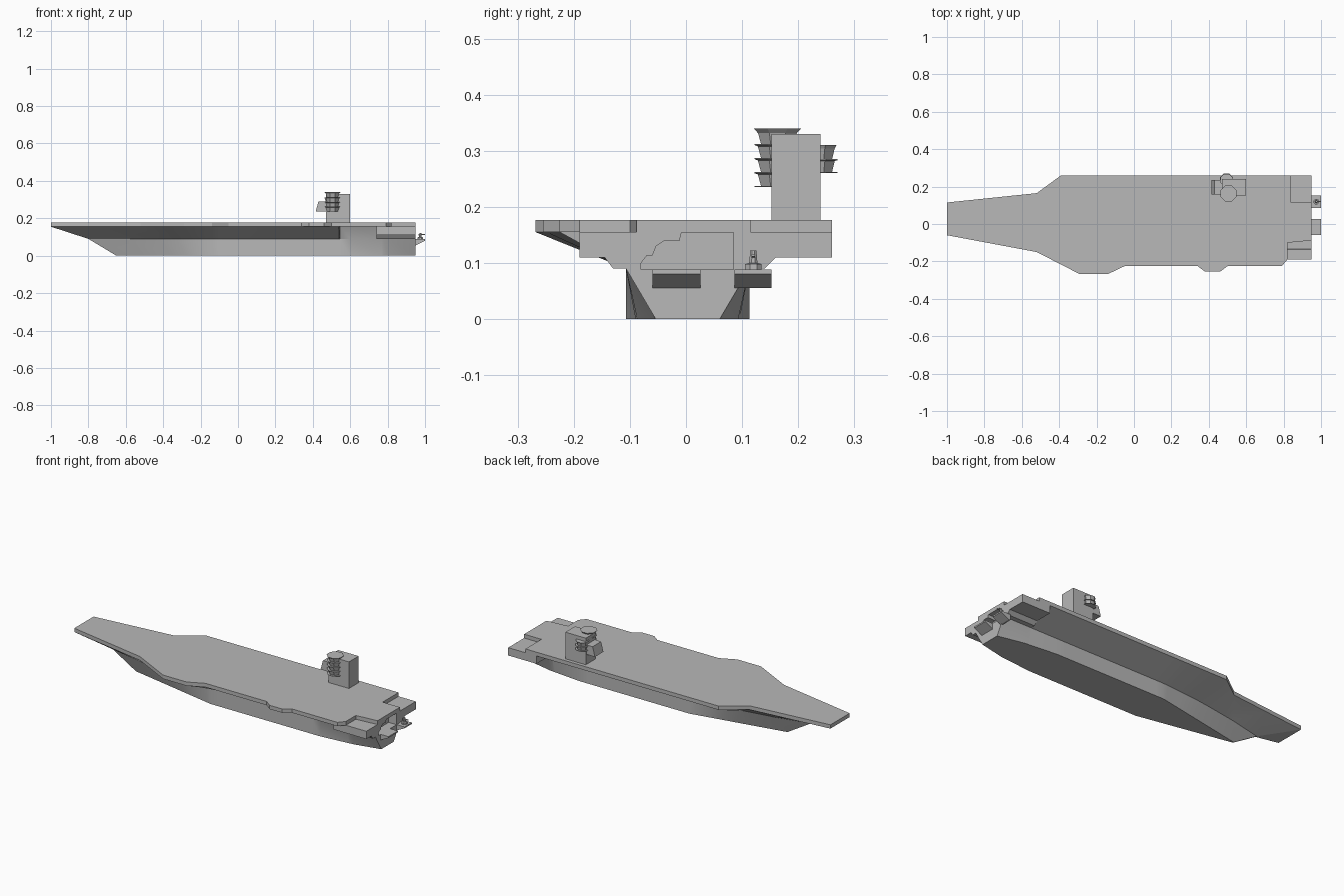
import bpy
import bmesh
import math

default_cube = bpy.data.objects.get("Cube")
if default_cube:
    bpy.data.objects.remove(default_cube, do_unlink=True)

GREY = (0.48, 0.48, 0.48, 1.0)
grey = bpy.data.materials.new("hull grey")
grey.use_nodes = True
grey.diffuse_color = GREY
grey.node_tree.nodes["Principled BSDF"].inputs["Base Color"].default_value = GREY

STERN = 0.95
DECK_BOTTOM, DECK_TOP, KNUCKLE = 0.155, 0.177, 0.09


def finish(name, bm):
    """Turn a bmesh into a named grey object."""
    bmesh.ops.recalc_face_normals(bm, faces=bm.faces)
    mesh = bpy.data.meshes.new(name)
    bm.to_mesh(mesh)
    bm.free()
    mesh.materials.append(grey)
    obj = bpy.data.objects.new(name, mesh)
    bpy.context.collection.objects.link(obj)
    return obj


def loft(name, sections):
    """Bridge closed rings of equal length and cap both ends."""
    bm = bmesh.new()
    rings = [[bm.verts.new(p) for p in section] for section in sections]
    count = len(rings[0])
    for a, b in zip(rings, rings[1:]):
        for i in range(count):
            j = (i + 1) % count
            bm.faces.new((a[i], a[j], b[j], b[i]))
    bm.faces.new(rings[0])
    bm.faces.new(rings[-1])
    return finish(name, bm)


def prism(name, outline, axis, low, high):
    """Extrude a 2D outline along the named axis."""
    place = {
        "x": lambda p, d: (d, p[0], p[1]),
        "y": lambda p, d: (p[0], d, p[1]),
        "z": lambda p, d: (p[0], p[1], d),
    }[axis]
    return loft(name, [[place(p, d) for p in outline] for d in (low, high)])


def stack(name, centre, rings, sides=8):
    """Tiered tower from (radius, height) rings."""
    def ring(radius, z):
        turns = [(i + 0.5) * math.tau / sides for i in range(sides)]
        return [(centre[0] + radius * math.cos(t),
                 centre[1] + radius * math.sin(t), z) for t in turns]
    return loft(name, [ring(r, z) for r, z in rings])


def follow(points, x):
    """Piecewise linear height of a polyline at x."""
    for (xa, ya), (xb, yb) in zip(points, points[1:]):
        if x <= xb:
            return ya + (yb - ya) * max(0, x - xa) / (xb - xa)
    return points[-1][1]


# Flight deck with lowered stern corners
bow_edge_right = [(-1, -0.06), (-0.52, -0.15), (-0.29, -0.268), (-0.14, -0.268),
                  (-0.05, -0.225)]
bow_edge_left = [(-1, 0.115), (-0.52, 0.165), (-0.39, 0.26)]
deck_stern = [(0.34, -0.225), (0.38, -0.255), (0.46, -0.255), (0.5, -0.225),
              (0.79, -0.225), (0.82, -0.19), (0.82, -0.1), (STERN, -0.088),
              (STERN, 0.115), (0.84, 0.115), (0.84, 0.26)]
prism("flight_deck", bow_edge_right + deck_stern + bow_edge_left[::-1],
      "z", DECK_BOTTOM, DECK_TOP)

# Hull: flared sides, raked bow and a narrowing stern
flare_right = bow_edge_right + [(0.54, -0.225), (0.545, -0.135), (STERN, -0.135)]
flare_left = bow_edge_left + [(0.77, 0.26), (0.775, 0.14), (STERN, 0.14)]
waterline = [(-0.8, 0.004), (-0.55, 0.06), (-0.3, 0.095), (-0.1, 0.11), (STERN, 0.11)]
keel = [(-0.65, 0.003), (-0.1, 0.11), (0.6, 0.11), (0.8, 0.09), (STERN, 0.057)]
MIDSHIP, CENTRE = -0.1, 0.003


def rake(x, start):
    """Shift forward stations back to where this level begins."""
    if x >= MIDSHIP:
        return x
    return MIDSHIP + (x - MIDSHIP) * (start - MIDSHIP) / (-1 - MIDSHIP)


def hull_section(x):
    xm, xk = rake(x, waterline[0][0]), rake(x, keel[0][0])
    wide, narrow = follow(waterline, xm), follow(keel, xk)
    return [(x, follow(flare_right, x), DECK_BOTTOM),
            (xm, CENTRE - wide, KNUCKLE),
            (xk, CENTRE - narrow, 0),
            (xk, CENTRE + narrow, 0),
            (xm, CENTRE + wide, KNUCKLE),
            (x, follow(flare_left, x), DECK_BOTTOM)]


stations = sorted({p[0] for p in flare_right + flare_left + keel[1:]} | {-0.75})
hull = loft("hull", [hull_section(x) for x in stations])

# Stepped recess in the transom
recess = prism("recess_cutter", [
    (-0.08, 0.088), (-0.08, 0.1), (-0.07, 0.113), (-0.06, 0.113), (-0.053, 0.13),
    (-0.04, 0.139), (-0.012, 0.139), (-0.008, 0.154), (0.085, 0.154), (0.085, 0.088),
], "x", 0.9, 1.1)
recess.hide_render = True
cut = hull.modifiers.new("recess", "BOOLEAN")
cut.operation = "DIFFERENCE"
cut.object = recess
bpy.ops.object.select_all(action="DESELECT")
bpy.context.view_layer.objects.active = hull
hull.select_set(True)
bpy.ops.object.modifier_apply(modifier=cut.name)
bpy.data.objects.remove(recess, do_unlink=True)
bpy.ops.object.shade_smooth_by_angle(angle=math.radians(20))

# Stern corner sponsons below the lowered deck corners
for name, outer, shoulder, foot, inner, start in (
        ("right_sponson", -0.19, -0.145, -0.13, -0.088, 0.74),
        ("left_sponson", 0.26, 0.16, 0.14, 0.09, 0.77)):
    prism(name, [(outer, DECK_BOTTOM), (outer, 0.11), (shoulder, 0.11),
                 (foot, KNUCKLE), (inner, KNUCKLE), (inner, DECK_BOTTOM)],
          "x", start, STERN)

# Wedge platforms projecting from the transom
wedge = [(0.94, 0.055), (STERN, 0.055), (1.0, 0.08), (1.0, 0.088), (0.94, 0.088)]
prism("stern_centre_platform", wedge, "y", -0.06, 0.026)
prism("stern_left_platform", wedge, "y", 0.086, 0.152)

# Small gun on the left stern platform
stack("gun_base", (0.975, 0.12), [(0.016, 0.086), (0.016, 0.098), (0.008, 0.1), (0.006, 0.122)])
prism("gun_barrel", [(0.965, 0.108), (1.0, 0.112), (1.0, 0.116), (0.965, 0.116)],
      "y", 0.117, 0.123)

# Island tower with an overhanging bridge
prism("island_tower", [(0.47, DECK_TOP), (0.6, DECK_TOP), (0.6, 0.33), (0.47, 0.33)],
      "y", 0.152, 0.24)
prism("island_bridge", [(0.415, 0.235), (0.48, 0.235), (0.48, 0.29), (0.43, 0.29)],
      "y", 0.158, 0.235)


# Flared round balconies on both sides of the island
def balcony_tiers(name, centre, floors, radius, step):
    rings = []
    for floor in floors:
        rings += [(radius, floor), (radius, floor + 0.002),
                  (radius * 0.72, floor + 0.002), (radius * 0.86, floor + step)]
    stack(name, centre, rings)


balcony_tiers("right_balconies", (0.505, 0.163), (0.235, 0.26, 0.285, 0.31), 0.044, 0.023)
stack("right_balcony_crown", (0.505, 0.163), [(0.032, 0.326), (0.046, 0.34)])
balcony_tiers("left_balconies", (0.495, 0.235), (0.26, 0.283), 0.038, 0.022)
stack("left_balcony_crown", (0.495, 0.235), [(0.03, 0.3), (0.036, 0.31)])
